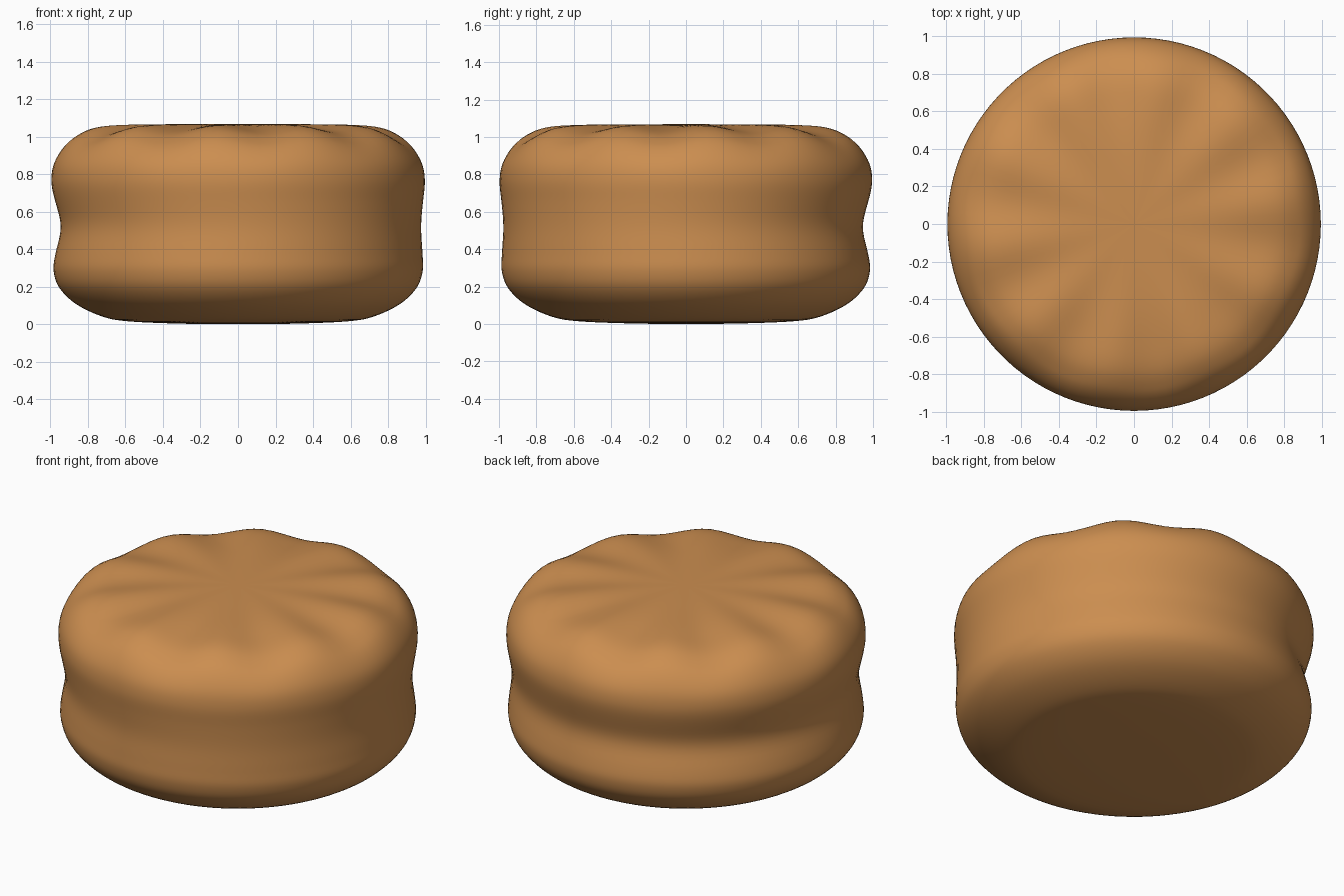
import bpy, bmesh, math
from mathutils import Vector

if "Cube" in bpy.data.objects:
    bpy.data.objects.remove(bpy.data.objects["Cube"])

SEG, SUB, LOBES = 100, 5, 10

# (radius, height) profile from bottom centre to top centre
PROFILE = [(0, 0.0), (0.3, 0.003), (0.58, 0.015), (0.72, 0.04), (0.86, 0.105), (0.95, 0.19),
           (0.985, 0.28), (0.988, 0.38), (0.988, 0.52), (0.991, 0.65), (0.997, 0.77),
           (0.98, 0.865), (0.93, 0.95), (0.86, 1.01), (0.76, 1.05), (0.6, 1.064),
           (0.3, 1.067), (0, 1.068)]


def smooth_profile(pts):
    """Catmull-Rom resampling of the profile."""
    p = [Vector(q) for q in pts]
    p = [Vector((-p[1].x, p[1].y))] + p + [Vector((-p[-2].x, p[-2].y))]
    out = []
    for i in range(1, len(p) - 2):
        a, b, c, d = p[i - 1:i + 3]
        for k in range(SUB):
            t = k / SUB
            out.append(0.5 * (2 * b + (c - a) * t + (2 * a - 5 * b + 4 * c - d) * t * t
                              + (3 * b - a - 3 * c + d) * t ** 3))
    return out + [p[-2]]


def bump(x, centre, width):
    return math.exp(-((x - centre) / width) ** 2)


def shape(r, z, a):
    # waist pinch, deepest at the back left and fading at the front right
    pinch = 0.027 - 0.022 * math.cos(a - math.radians(315))
    waist = bump(z, 0.52, 0.14) * pinch * min(1, r)
    # radial gathers on the top shoulder
    fold = 0.5 + 0.5 * math.cos(LOBES * (a - math.radians(135)))
    dip = 0.032 * fold * bump(r, 0.8, 0.3) * max(0, min(1, (z - 0.75) / 0.25))
    rr = r - waist
    return rr * math.cos(a), rr * math.sin(a), z - dip


# Round cushion body
bm = bmesh.new()
prof = smooth_profile(PROFILE)
bottom = bm.verts.new((0, 0, prof[0].y))
top = bm.verts.new((0, 0, prof[-1].y))
rings = [[bm.verts.new(shape(p.x, p.y, 2 * math.pi * j / SEG)) for j in range(SEG)]
         for p in prof[1:-1]]
for j in range(SEG):
    k = (j + 1) % SEG
    bm.faces.new((bottom, rings[0][k], rings[0][j]))
    bm.faces.new((top, rings[-1][j], rings[-1][k]))
    for lo, hi in zip(rings, rings[1:]):
        bm.faces.new((lo[j], lo[k], hi[k], hi[j]))
for f in bm.faces:
    f.smooth = True
bmesh.ops.recalc_face_normals(bm, faces=bm.faces)
mesh = bpy.data.meshes.new("pouf_cushion")
bm.to_mesh(mesh)
bm.free()

# Tan leather colour
mat = bpy.data.materials.new("tan leather")
mat.diffuse_color = (0.60, 0.27, 0.08, 1)
mat.use_nodes = True
mat.node_tree.nodes["Principled BSDF"].inputs["Base Color"].default_value = mat.diffuse_color
mesh.materials.append(mat)
bpy.context.collection.objects.link(bpy.data.objects.new("pouf_cushion", mesh))
